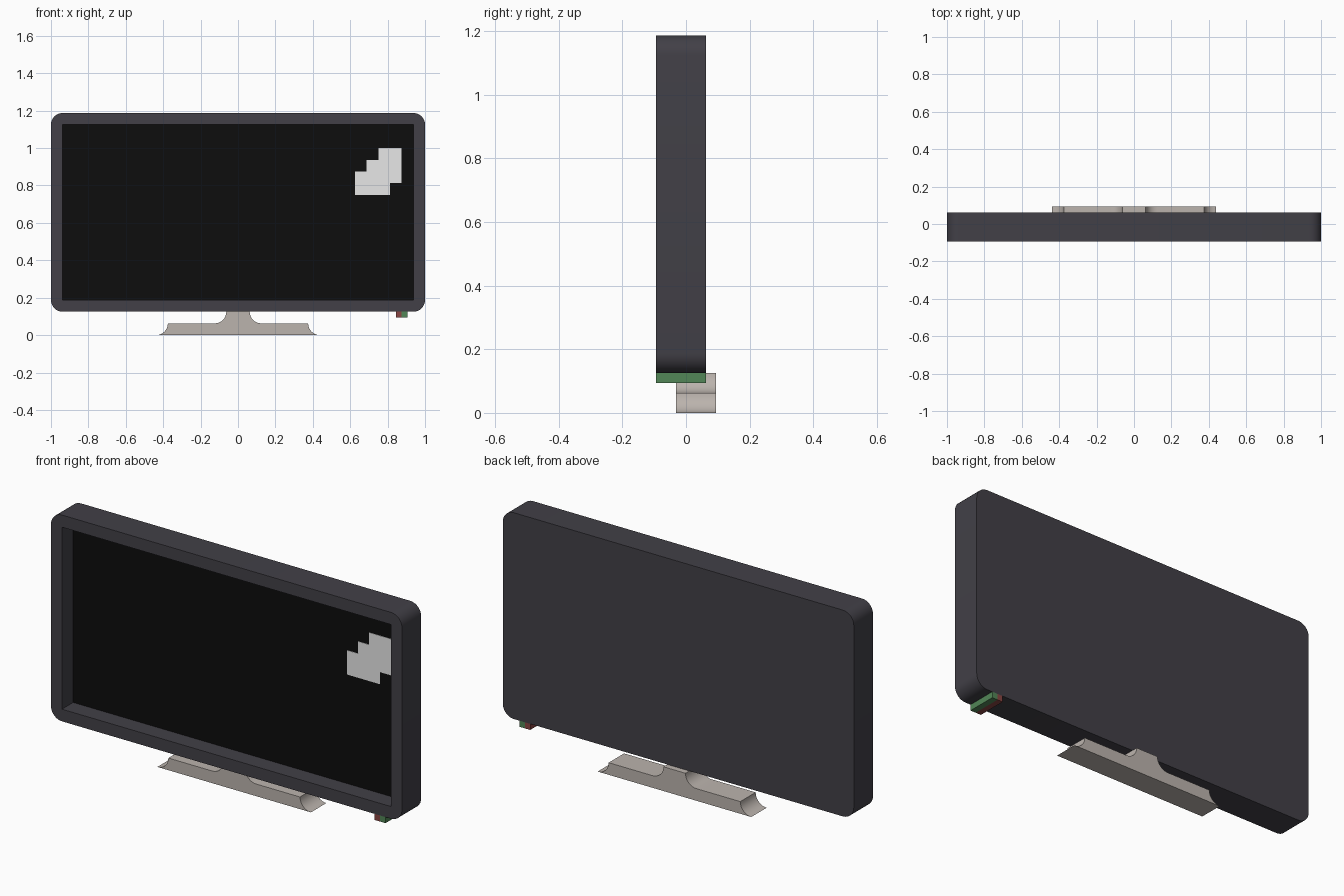
import bpy, bmesh
from math import cos, sin, pi, radians

P = 1 / 16  # design module: every part snaps to this step

if "Cube" in bpy.data.objects:
    bpy.data.objects.remove(bpy.data.objects["Cube"], do_unlink=True)


def material(name, rgb):
    mat = bpy.data.materials.new(name)
    mat.use_nodes = True
    mat.diffuse_color = (*rgb, 1)
    mat.node_tree.nodes["Principled BSDF"].inputs["Base Color"].default_value = (*rgb, 1)
    return mat


def arc(cx, cz, r, start, end, steps=8):
    """Points on an arc in the xz plane, angles in degrees."""
    angles = [radians(start + (end - start) * i / steps) for i in range(steps + 1)]
    return [(cx + r * cos(a), cz + r * sin(a)) for a in angles]


def rect(x0, x1, z0, z1):
    return [(x0, z0), (x1, z0), (x1, z1), (x0, z1)]


def prism(name, outline, y0, y1, mat):
    """Extrude an xz outline from y0 back to y1."""
    bm = bmesh.new()
    face = bm.faces.new([bm.verts.new((x, y0, z)) for x, z in outline])
    extruded = bmesh.ops.extrude_face_region(bm, geom=[face], use_keep_orig=True)
    moved = [v for v in extruded["geom"] if isinstance(v, bmesh.types.BMVert)]
    bmesh.ops.translate(bm, verts=moved, vec=(0, y1 - y0, 0))
    bmesh.ops.recalc_face_normals(bm, faces=bm.faces)
    mesh = bpy.data.meshes.new(name)
    bm.to_mesh(mesh)
    bm.free()
    mesh.materials.append(mat)
    obj = bpy.data.objects.new(name, mesh)
    bpy.context.collection.objects.link(obj)
    return obj


def activate(obj):
    bpy.ops.object.select_all(action="DESELECT")
    obj.select_set(True)
    bpy.context.view_layer.objects.active = obj


charcoal = material("charcoal plastic", (0.054, 0.051, 0.063))
black = material("black screen", (0.004, 0.004, 0.004))
white = material("white glare", (0.8, 0.8, 0.8))
stone = material("warm grey stand", (0.50, 0.455, 0.42))
red = material("red light", (0.25, 0.06, 0.055))
green = material("green light", (0.085, 0.24, 0.095))

FRONT, BACK = -1.5 * P, P
BOTTOM, TOP = 2 * P, 19 * P

# Casing: rounded slab with a rectangular recess in the front
corners = [(1, TOP, 0), (-1, TOP, 90), (-1, BOTTOM, 180), (1, BOTTOM, 270)]
outline = []
for x, z, angle in corners:
    cx = x - P if x > 0 else x + P
    cz = z - P if z == TOP else z + P
    outline += arc(cx, cz, P, angle, angle + 90)
casing = prism("casing", outline, FRONT, BACK, charcoal)

opening = rect(-15 * P, 15 * P, BOTTOM + P, TOP - P)
cutter = prism("recess_cutter", opening, FRONT - P, 0, charcoal)
cutter.hide_render = True
cut = casing.modifiers.new("recess", "BOOLEAN")
cut.operation = "DIFFERENCE"
cut.solver = "EXACT"
cut.object = cutter
activate(casing)
bpy.ops.object.modifier_apply(modifier=cut.name)
bpy.data.objects.remove(cutter, do_unlink=True)

# Screen panel and its stepped glare patch
prism("screen", opening, -0.003, 0.002, black)
steps = [(10, 12), (13, 12), (13, 13), (14, 13), (14, 16),
         (12, 16), (12, 15), (11, 15), (11, 14), (10, 14)]
prism("screen_glare", [(x * P, z * P) for x, z in steps], -0.005, -0.002, white)

# Stand: flared foot and neck with concave fillets, mirrored in x
half = arc(7 * P, P, P, 270, 180) + arc(2 * P, 2 * P, P, 270, 180)
mirrored = [(-x, z) for x, z in reversed(half)]
stand = prism("stand", half + mirrored, -P / 2, 1.5 * P, stone)

# Status lights under the casing
prism("red_light", rect(13.5 * P, 14 * P, 1.5 * P, BOTTOM), FRONT, BACK, red)
prism("green_light", rect(14 * P, 14.5 * P, 1.5 * P, BOTTOM), FRONT, BACK, green)

for obj in (casing, stand):
    activate(obj)
    bpy.ops.object.shade_smooth_by_angle(angle=radians(30))
